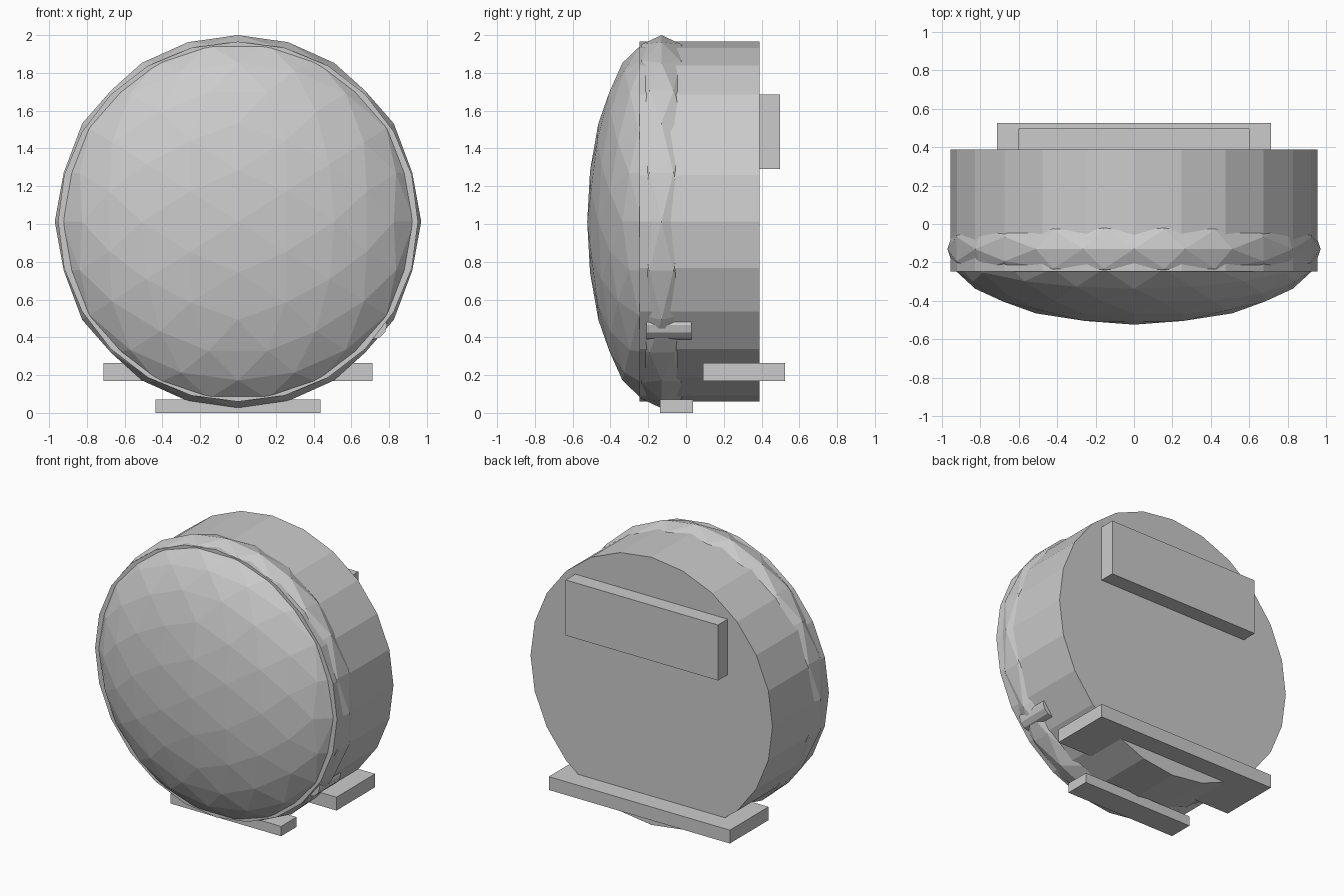
import bpy
import bmesh
from math import radians
from mathutils import Matrix, Vector

cube = bpy.data.objects.get("Cube")
if cube:
    bpy.data.objects.remove(cube, do_unlink=True)

# Single plain grey
grey = bpy.data.materials.new("plain_grey")
grey.use_nodes = True
colour = (0.6, 0.6, 0.6, 1)
grey.diffuse_color = colour
grey.node_tree.nodes["Principled BSDF"].inputs["Base Color"].default_value = colour

CENTRE_Z = 1.0125


def add_object(name, bm):
    bmesh.ops.recalc_face_normals(bm, faces=bm.faces)
    mesh = bpy.data.meshes.new(name)
    bm.to_mesh(mesh)
    bm.free()
    mesh.materials.append(grey)
    obj = bpy.data.objects.new(name, mesh)
    bpy.context.collection.objects.link(obj)
    return obj


def box(name, half_width, y0, y1, z0, z1):
    bm = bmesh.new()
    bmesh.ops.create_cube(bm, size=1)
    bmesh.ops.scale(bm, verts=bm.verts, vec=(2 * half_width, y1 - y0, z1 - z0))
    bmesh.ops.translate(bm, verts=bm.verts, vec=(0, (y0 + y1) / 2, (z0 + z1) / 2))
    return add_object(name, bm)


def drum(name, sides, radius, x, z, y0, y1):
    """Cylinder along y with a vertex at its top."""
    bm = bmesh.new()
    bmesh.ops.create_cone(bm, cap_ends=True, segments=sides, radius1=radius,
                          radius2=radius, depth=y1 - y0)
    bmesh.ops.rotate(bm, verts=bm.verts, matrix=Matrix.Rotation(radians(90), 3, "X"))
    bmesh.ops.translate(bm, verts=bm.verts, vec=(x, (y0 + y1) / 2, z))
    return add_object(name, bm)


def dome(name, radii, centre):
    """Faceted ball with an icosahedron edge centred on each axis."""
    bm = bmesh.new()
    bmesh.ops.create_icosphere(bm, subdivisions=1, radius=1)
    for _ in range(2):
        bmesh.ops.subdivide_edges(bm, edges=bm.edges, cuts=1, use_grid_fill=True)
        for v in bm.verts:
            v.co.normalize()
    bmesh.ops.triangulate(bm, faces=bm.faces)
    bmesh.ops.rotate(bm, verts=bm.verts, matrix=Matrix.Rotation(radians(-31.717), 3, "Y"))
    bmesh.ops.scale(bm, verts=bm.verts, vec=radii)
    bmesh.ops.translate(bm, verts=bm.verts, vec=Vector(centre))
    return add_object(name, bm)


# Body and bulging front
drum("body_drum", 24, 0.953, 0, CENTRE_Z, -0.247, 0.388)
dome("front_dome", (0.97, 0.393, 0.9875), (0, -0.13, CENTRE_Z))

# Back panel and feet
box("back_panel", 0.6, 0.38, 0.497, 1.29, 1.685)
box("rear_foot", 0.713, 0.09, 0.525, 0.17, 0.265)
box("front_foot", 0.436, -0.138, 0.036, 0, 0.07)

# Small knob on the lower left side
drum("side_knob", 12, 0.075, 0.714, 0.464, -0.21, 0.03)
